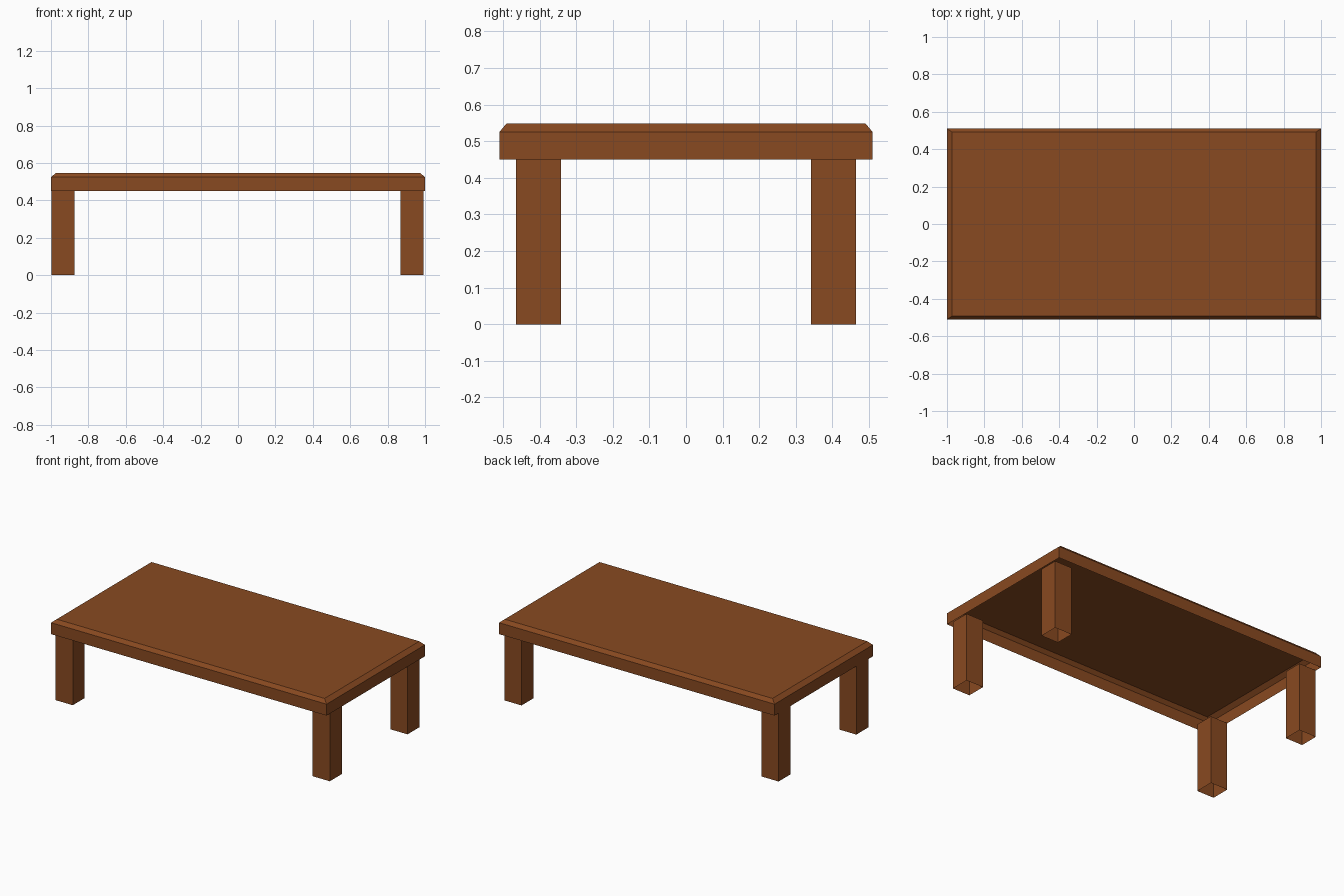
import bpy, bmesh

if "Cube" in bpy.data.objects:
    bpy.data.objects.remove(bpy.data.objects["Cube"])

wood = bpy.data.materials.new("brown wood")
wood.diffuse_color = (0.25, 0.068, 0.015, 1)
wood.use_nodes = True
wood.node_tree.nodes["Principled BSDF"].inputs["Base Color"].default_value = wood.diffuse_color


def shell(name, rings, cap_top):
    """Open-bottomed rectangular shell from (half x, half y, z) rings."""
    bm = bmesh.new()
    loops = []
    for hx, hy, z in rings:
        loops.append([bm.verts.new((sx * hx, sy * hy, z))
                      for sx, sy in ((-1, -1), (1, -1), (1, 1), (-1, 1))])
    for lo, hi in zip(loops, loops[1:]):
        for i in range(4):
            j = (i + 1) % 4
            bm.faces.new((lo[i], lo[j], hi[j], hi[i]))
    if cap_top:
        bm.faces.new(loops[-1])
    mesh = bpy.data.meshes.new(name)
    bm.to_mesh(mesh)
    bm.free()
    mesh.materials.append(wood)
    ob = bpy.data.objects.new(name, mesh)
    bpy.context.collection.objects.link(ob)
    return ob


# Tabletop: hollow underneath, chamfered around the upper edge
shell("tabletop", [(1, 0.51, 0.45), (1, 0.51, 0.525), (0.972, 0.491, 0.548)], True)

# Four hollow square legs
for side, x in (("left", -0.936), ("right", 0.93)):
    for end, y in (("front", -0.403), ("back", 0.403)):
        leg = shell(f"{end}_{side}_leg", [(0.062, 0.062, 0), (0.062, 0.062, 0.45)], False)
        leg.location = (x, y, 0)
